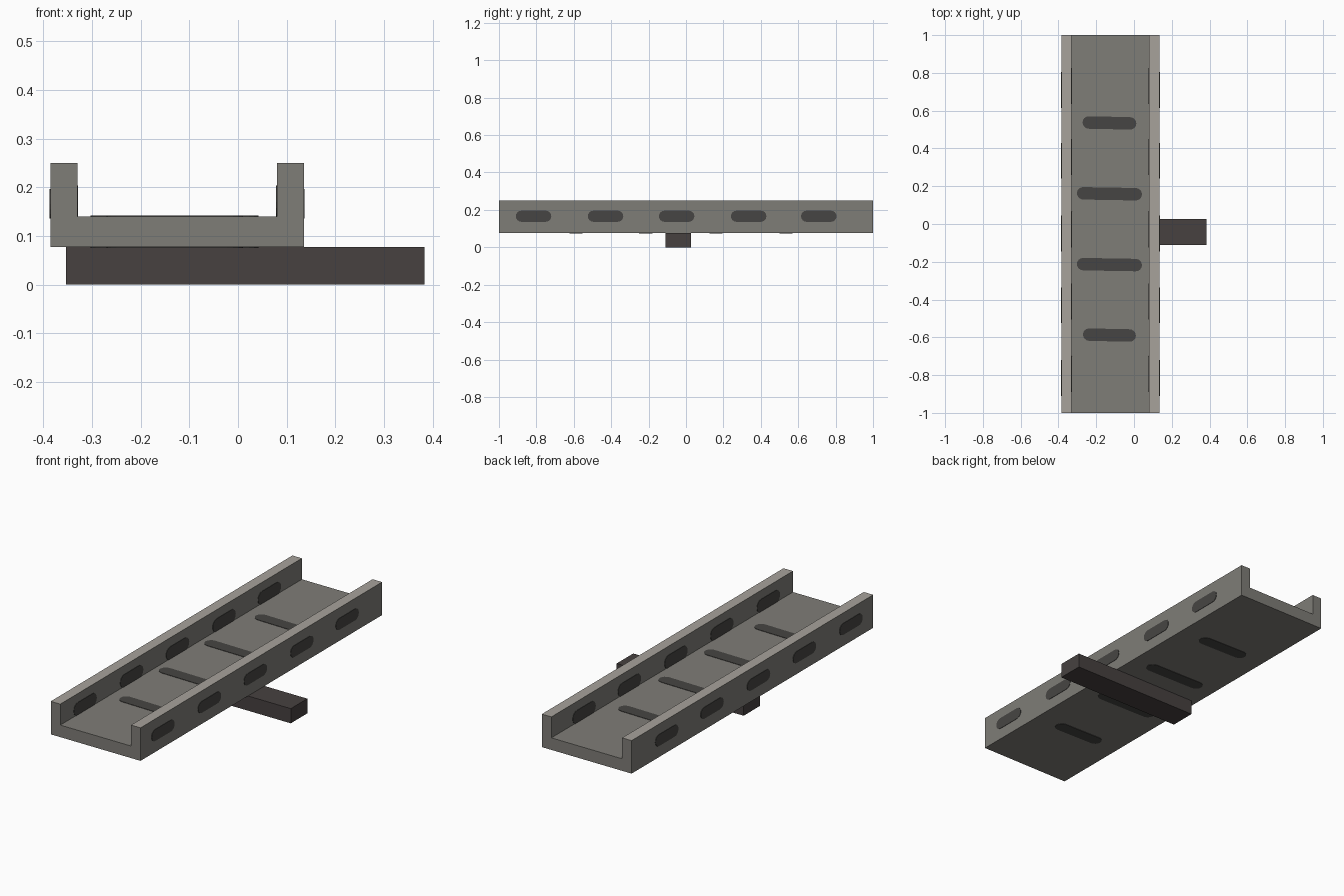
import bpy, bmesh, math
from mathutils import Vector

if "Cube" in bpy.data.objects:
    bpy.data.objects.remove(bpy.data.objects["Cube"])


def material(name, rgb):
    m = bpy.data.materials.new(name)
    m.diffuse_color = (*rgb, 1.0)
    m.use_nodes = True
    m.node_tree.nodes["Principled BSDF"].inputs["Base Color"].default_value = m.diffuse_color
    return m


GREY = material("tray grey", (0.212, 0.205, 0.186))
RIM = material("rim light grey", (0.39, 0.365, 0.33))
SLOT = material("slot dark grey", (0.062, 0.060, 0.056))
BAR = material("bar dark brown", (0.063, 0.053, 0.051))


def finish(name, bm, *mats):
    bmesh.ops.recalc_face_normals(bm, faces=bm.faces)
    me = bpy.data.meshes.new(name)
    bm.to_mesh(me)
    bm.free()
    for m in mats:
        me.materials.append(m)
    ob = bpy.data.objects.new(name, me)
    bpy.context.collection.objects.link(ob)
    return ob


def prism(bm, points, offset):
    face = bm.faces.new([bm.verts.new(p) for p in points])
    res = bmesh.ops.extrude_face_region(bm, geom=[face], use_keep_orig=True)
    verts = [g for g in res["geom"] if isinstance(g, bmesh.types.BMVert)]
    bmesh.ops.translate(bm, verts=verts, vec=offset)


# U-shaped channel, with lighter rim tops
X0, X1, X2, X3 = -0.385, -0.33, 0.08, 0.135
Z0, ZF, ZT = 0.077, 0.14, 0.25
bm = bmesh.new()
profile = [(X0, Z0), (X3, Z0), (X3, ZT), (X2, ZT), (X2, ZF), (X1, ZF), (X1, ZT), (X0, ZT)]
prism(bm, [(x, -1, z) for x, z in profile], Vector((0, 2, 0)))
bmesh.ops.recalc_face_normals(bm, faces=bm.faces)
for f in bm.faces:
    if f.normal.z > 0.9 and f.calc_center_median().z > ZT - 0.01:
        f.material_index = 1
finish("tray_channel", bm, GREY, RIM)

# Support bar crossing beneath the channel
bm = bmesh.new()
bar = [(-0.353, -0.11, 0), (0.383, -0.11, 0), (0.383, 0.027, 0), (-0.353, 0.027, 0)]
prism(bm, bar, Vector((0, 0, 0.077)))
finish("support_bar", bm, BAR)


# Dark slots as thin round-ended plates
def slot(bm, centre, u, v, normal, length, height, wave=0.0):
    c, u, v, n = map(Vector, (centre, u, v, normal))
    r, half = height / 2, length / 2 - height / 2
    pts = []
    for side, start in ((1, -math.pi / 2), (-1, math.pi / 2)):
        for i in range(9):
            a = start + math.pi * i / 8
            pts.append((side * half + r * math.cos(a), r * math.sin(a)))
    t = 0.002
    prism(bm, [c + u * p + v * (q - wave * p / length) - n * t for p, q in pts], n * 2 * t)


Y, Z = (0, 1, 0), (0, 0, 1)
SIDE_Y = (-0.815, -0.43, -0.05, 0.335, 0.71)
for name, x, nx, dy, z, h in (("outer_left_slots", X0, -1, 0, 0.166, 0.06),
                              ("outer_right_slots", X3, 1, 0, 0.166, 0.06),
                              ("inner_left_slots", X1, 1, 0.02, 0.17, 0.068),
                              ("inner_right_slots", X2, -1, 0.02, 0.17, 0.068)):
    bm = bmesh.new()
    for y in SIDE_Y:
        slot(bm, (x, y + dy, z), Y, Z, (nx, 0, 0), 0.19, h)
    finish(name, bm, SLOT)

for name, z, nz in (("floor_top_slots", ZF, 1), ("floor_bottom_slots", Z0, -1)):
    bm = bmesh.new()
    for y, length in ((0.535, 0.285), (0.16, 0.345), (-0.215, 0.345), (-0.588, 0.28)):
        slot(bm, (-0.13, y, z), (1, 0, 0), Y, (0, 0, nz), length, 0.066, 0.006)
    finish(name, bm, SLOT)
